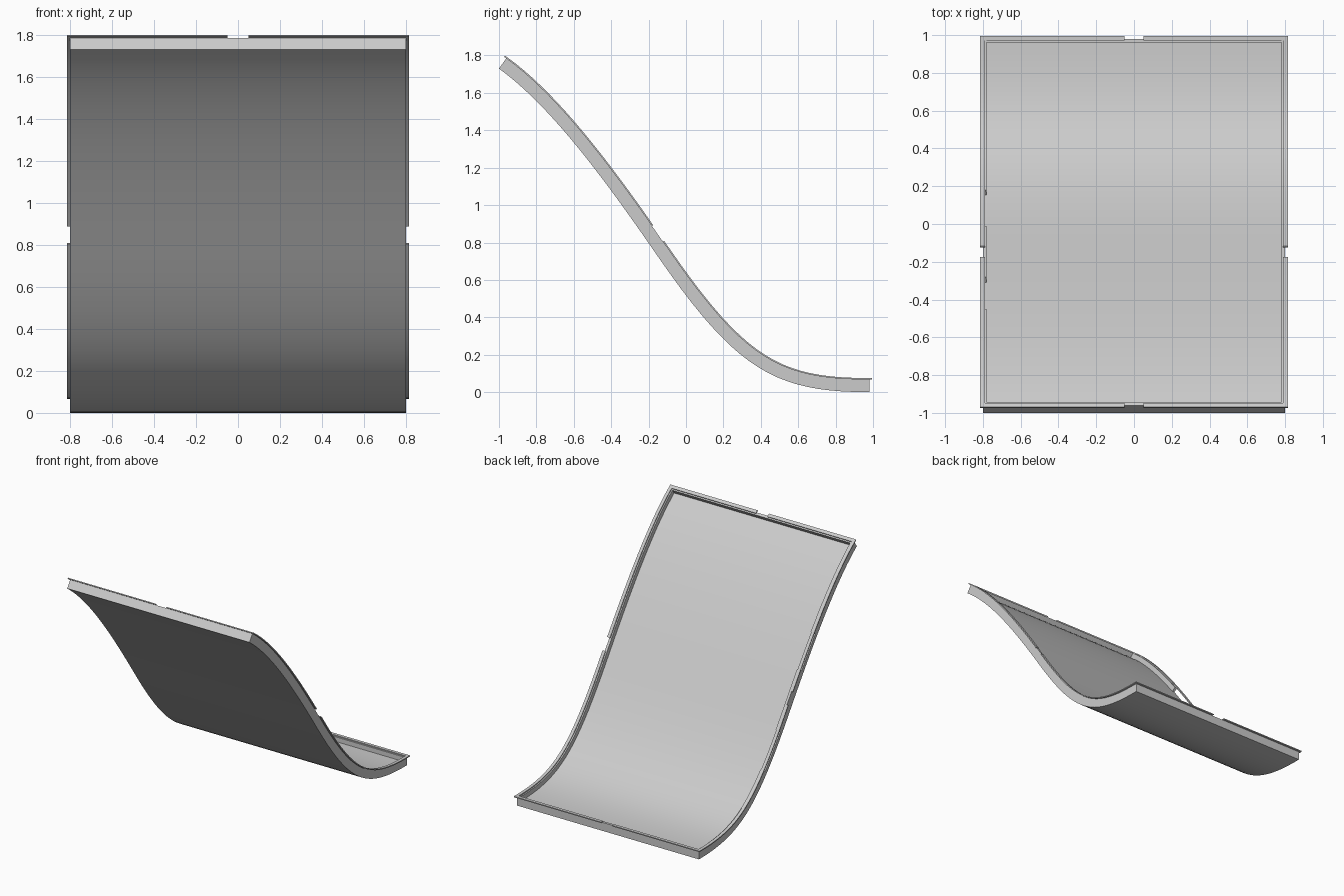
import bpy
import bmesh
from mathutils import Vector

cube = bpy.data.objects.get("Cube")
if cube:
    bpy.data.objects.remove(cube, do_unlink=True)

# Single light grey finish
grey = bpy.data.materials.new("light_grey")
grey.use_nodes = True
colour = (0.6, 0.6, 0.6, 1)
grey.diffuse_color = colour
grey.node_tree.nodes["Principled BSDF"].inputs["Base Color"].default_value = colour

# Underside path in (y, z): two cubic curves meeting at the inflection
PATH = [[Vector(p) for p in seg] for seg in (
    [(-1, 1.73), (-0.72, 1.528), (-0.43, 1.131), (-0.15, 0.725)],
    [(-0.15, 0.725), (0.27, 0.116), (0.48, 0), (0.98, 0)])]
KNOTS = [k / 20 for k in range(1, 40)]
FLOOR, WALL_TOP, RIM_TOP = 0.03, 0.067, 0.075
OUT, IN, RIM_OUT, RIM_IN = 0.8, 0.78, 0.815, 0.79


def path(u):
    """Point and derivative; continues straight past both ends."""
    c = min(max(u, 0), 2)
    a, b, d, e = PATH[0 if c < 1 else 1]
    t = c if c < 1 else c - 1
    s = 1 - t
    pos = a * s**3 + b * 3 * s * s * t + d * 3 * s * t * t + e * t**3
    der = (b - a) * 3 * s * s + (d - b) * 6 * s * t + (e - d) * 3 * t * t
    return pos + der * (u - c), der


def place(x, h, u):
    pos, der = path(u)
    n = Vector((-der.y, der.x)).normalized()
    return Vector((x, pos.x + n.x * h, pos.y + n.y * h))


def from_start(dist):
    return dist / path(0)[1].length


def from_end(dist):
    return 2 - dist / path(2)[1].length


def at_y(y, h):
    lo, hi = 0, 2
    for _ in range(40):
        mid = (lo + hi) / 2
        if place(0, h, mid).y < y:
            lo = mid
        else:
            hi = mid
    return lo


def sweep(name, x0, x1, h0, h1, u0, u1):
    """Solid strip following the path between two stations."""
    bm = bmesh.new()
    stations = [u0] + [k for k in KNOTS if u0 + 0.004 < k < u1 - 0.004] + [u1]
    section = [(x0, h0), (x1, h0), (x1, h1), (x0, h1)]
    rings = [[bm.verts.new(place(x, h, u)) for x, h in section] for u in stations]
    for r, q in zip(rings, rings[1:]):
        for i in range(4):
            j = (i + 1) % 4
            bm.faces.new((r[i], r[j], q[j], q[i]))
    bm.faces.new(rings[0])
    bm.faces.new(rings[-1])
    bmesh.ops.recalc_face_normals(bm, faces=bm.faces)
    mesh = bpy.data.meshes.new(name)
    bm.to_mesh(mesh)
    bm.free()
    mesh.materials.append(grey)
    ob = bpy.data.objects.new(name, mesh)
    bpy.context.collection.objects.link(ob)
    bpy.ops.object.select_all(action='DESELECT')
    ob.select_set(True)
    bpy.context.view_layer.objects.active = ob
    bpy.ops.object.shade_smooth_by_angle()


# Curved floor panel
sweep("floor_panel", -OUT, OUT, 0, FLOOR, 0, 2)

# Side walls: plain on the left, two slots on the right
sweep("left_wall", IN, OUT, FLOOR, WALL_TOP, 0, 2)
cuts = [0] + [at_y(y, WALL_TOP) for y in (-0.45, -0.28, -0.01, 0.18)] + [2]
for i in range(0, 6, 2):
    sweep(f"right_wall_{i // 2 + 1}", -OUT, -IN, FLOOR, WALL_TOP, cuts[i], cuts[i + 1])

# End walls
sweep("front_wall", -IN, IN, FLOOR, WALL_TOP, 0, from_start(0.02))
sweep("back_wall", -IN, IN, FLOOR, WALL_TOP, from_end(0.02), 2)

# Thin overhanging rim, notched at the middle of every side
notch = at_y(-0.175, RIM_TOP), at_y(-0.117, RIM_TOP)
lip = RIM_OUT - OUT
start, start_in = from_start(-lip), from_start(0.01)
end_in, end = from_end(0.01), from_end(-lip)
for side, s in (("left", 1), ("right", -1)):
    sweep(f"{side}_rim_upper", s * RIM_IN, s * RIM_OUT, WALL_TOP, RIM_TOP, start, notch[0])
    sweep(f"{side}_rim_lower", s * RIM_IN, s * RIM_OUT, WALL_TOP, RIM_TOP, notch[1], end)
    sweep(f"{side}_front_rim", s * 0.05, s * RIM_IN, WALL_TOP, RIM_TOP, start, start_in)
    sweep(f"{side}_back_rim", s * 0.05, s * RIM_IN, WALL_TOP, RIM_TOP, end_in, end)
